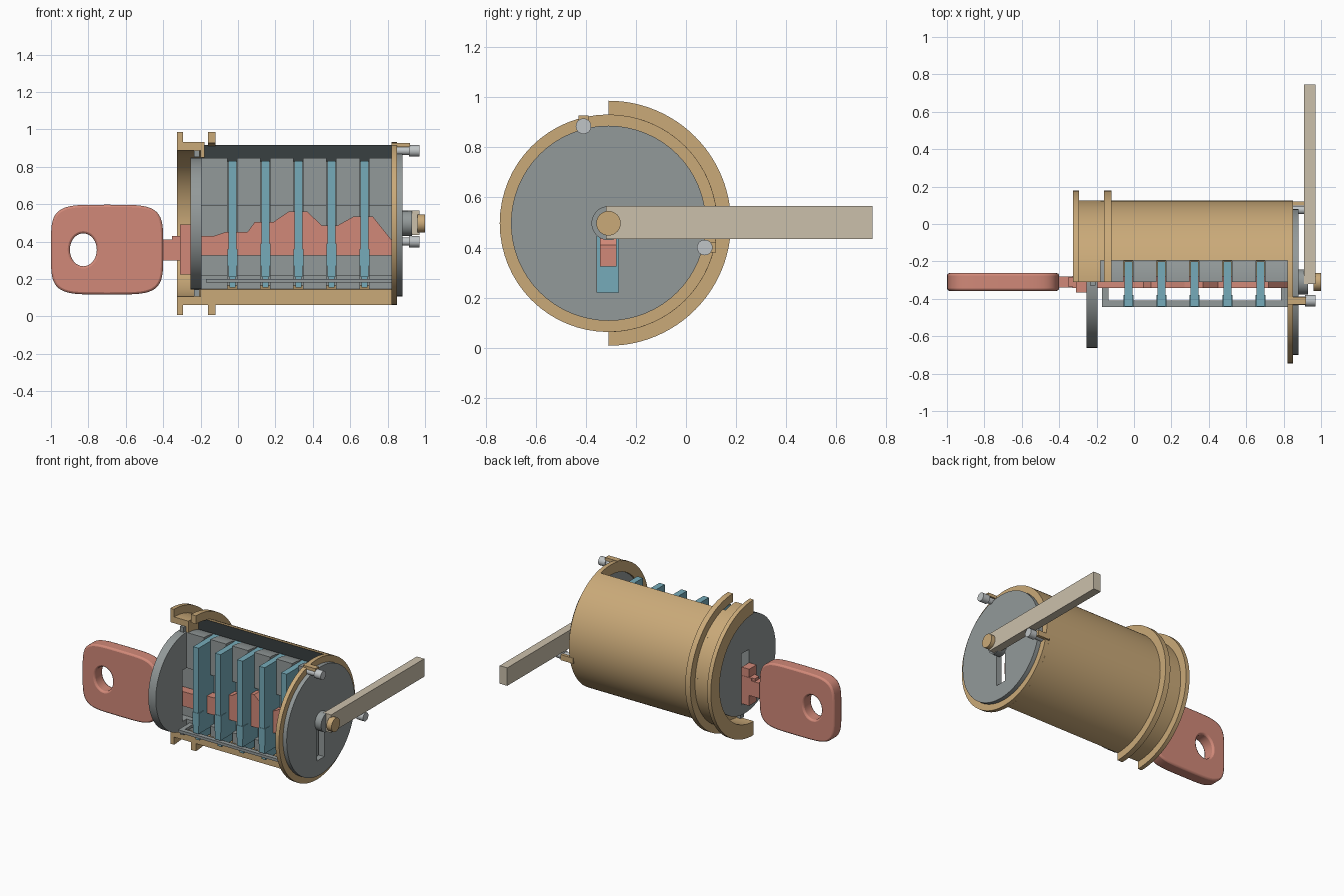
import bpy, bmesh
from math import sin, cos, pi, acos, copysign

if "Cube" in bpy.data.objects:
    bpy.data.objects.remove(bpy.data.objects["Cube"], do_unlink=True)

CY, CZ = -0.31, 0.497          # lock axis, parallel to x
PARTS = []


def material(name, rgb):
    m = bpy.data.materials.new(name)
    m.use_nodes = True
    m.diffuse_color = (*rgb, 1)
    bsdf = next(n for n in m.node_tree.nodes if n.type == "BSDF_PRINCIPLED")
    bsdf.inputs["Base Color"].default_value = (*rgb, 1)
    bsdf.inputs["Roughness"].default_value = 0.6
    return m


BRASS = material("brass", (0.59, 0.40, 0.19))
STEEL = material("grey steel", (0.29, 0.32, 0.32))
DARK = material("dark slate", (0.04, 0.05, 0.053))
RED = material("key red", (0.64, 0.25, 0.19))
BLUE = material("wafer blue", (0.18, 0.41, 0.49))
CREAM = material("lever cream", (0.60, 0.53, 0.41))
SILVER = material("pin silver", (0.53, 0.56, 0.57))


def finish(name, bm, *mats):
    bmesh.ops.recalc_face_normals(bm, faces=bm.faces)
    me = bpy.data.meshes.new(name)
    bm.to_mesh(me)
    bm.free()
    for m in mats:
        me.materials.append(m)
    ob = bpy.data.objects.new(name, me)
    bpy.context.collection.objects.link(ob)
    PARTS.append(ob)
    return ob


def prism(name, points, lo, hi, mat, axis="y"):
    """Extrude an outline: (x, z) along y, or (y, z) along x."""
    bm = bmesh.new()
    place = (lambda p, d: (p[0], d, p[1])) if axis == "y" else (lambda p, d: (d, *p))
    a = [bm.verts.new(place(p, lo)) for p in points]
    b = [bm.verts.new(place(p, hi)) for p in points]
    bm.faces.new(a)
    bm.faces.new(b[::-1])
    for i in range(len(a)):
        j = (i + 1) % len(a)
        bm.faces.new((a[i], a[j], b[j], b[i]))
    return finish(name, bm, mat)


def box(name, x, y, z, mat):
    return prism(name, [(x[0], z[0]), (x[1], z[0]), (x[1], z[1]), (x[0], z[1])], *y, mat)


def circle(r, y=CY, z=CZ, n=64, start=0, sweep=2 * pi):
    count = n if sweep == 2 * pi else n + 1
    return [(y + r * cos(start + sweep * i / n), z + r * sin(start + sweep * i / n))
            for i in range(count)]


def rod(name, x0, x1, r, mat, y=CY, z=CZ, n=64):
    return prism(name, circle(r, y, z, n), x0, x1, mat, "x")


def arc_shell(name, x0, x1, r_in, r_out, mats, cut=0.0, n=48):
    """Half tube behind the axis; the top end is cut upright at CY + cut."""
    bm = bmesh.new()
    rows = []
    for i in range(n + 1):
        row = []
        for r, x in ((r_in, x0), (r_out, x0), (r_out, x1), (r_in, x1)):
            a = -pi / 2 + (acos(cut / r) + pi / 2) * i / n
            row.append(bm.verts.new((x, CY + r * cos(a), CZ + r * sin(a))))
        rows.append(row)
    for p, q in zip(rows, rows[1:]):
        for k in range(4):
            m = (k + 1) % 4
            bm.faces.new((p[k], p[m], q[m], q[k]))
    bm.faces.new(rows[0])
    bm.faces.new(rows[-1][::-1]).material_index = len(mats) - 1
    return finish(name, bm, *mats)


def cut_out(ob, cutters):
    for c in cutters:
        c.hide_render = True
        mod = ob.modifiers.new("cut", "BOOLEAN")
        mod.operation, mod.object, mod.solver = "DIFFERENCE", c, "EXACT"
        bpy.context.view_layer.objects.active = ob
        bpy.ops.object.modifier_apply(modifier=mod.name)
        PARTS.remove(c)
        bpy.data.objects.remove(c, do_unlink=True)


def keyway(x0, x1, top=0.59):
    return box("keyway_cutter", (x0, x1), (-0.355, -0.27), (0.22, top), STEEL)


# Housing: cutaway barrel, open mouth and two flanges
arc_shell("barrel", -0.18, 0.82, 0.352, 0.435, (BRASS, DARK), cut=0.115)
arc_shell("barrel_shoulder", -0.20, -0.18, 0.352, 0.435, (BRASS,))
arc_shell("barrel_mouth", -0.325, -0.20, 0.39, 0.435, (BRASS,))
for name, x0, x1 in (("front_flange", -0.325, -0.295), ("rear_flange", -0.16, -0.12)):
    arc_shell(name, x0, x1, 0.43, 0.49, (BRASS,))

# End ring and rear disc
ring = rod("end_ring", 0.82, 0.85, 0.435, BRASS)
cut_out(ring, [rod("ring_cutter", 0.8, 0.87, 0.36, BRASS)])
rear = rod("rear_disc", 0.835, 0.88, 0.39, STEEL)
cut_out(rear, [keyway(0.8, 0.9, 0.5)])

# Plug: round face plus half body slotted for the wafers
face = rod("plug_face", -0.255, -0.195, 0.352, STEEL)
cut_out(face, [keyway(-0.3, -0.15)])
body = prism("plug_body", circle(0.35, n=48, start=-pi / 2, sweep=pi), -0.196, 0.82, STEEL, "x")
wafer_x = [-0.03 + 0.1765 * i for i in range(5)]
slots = [box("slot_cutter", (x - 0.025, x + 0.025), (-0.5, -0.198), (0, 1), STEEL)
         for x in wafer_x]
cut_out(body, [keyway(-0.3, 0.9)] + slots)
for name, z in (("lower_stop", 0.125), ("upper_stop", 0.87)):
    box(name, (-0.235, -0.205), (-0.33, -0.29), (z - 0.018, z + 0.018), STEEL)

# Wafers with a slim foot and a wider key seat
for i, x in enumerate(wafer_x):
    box(f"wafer_{i + 1}", (x - 0.022, x + 0.022), (-0.44, -0.2), (0.21, 0.832), BLUE)
    box(f"wafer_foot_{i + 1}", (x - 0.016, x + 0.016), (-0.42, -0.2), (0.155, 0.21), BLUE)
    seat = 0.36 + 0.03 * (i % 2)
    box(f"wafer_seat_{i + 1}", (x - 0.026, x + 0.026), (-0.443, -0.38), (0.27, seat), BLUE)

# Guide rail below the wafers
box("guide_rail", (-0.17, 0.82), (-0.443, -0.41), (0.18, 0.2), STEEL)
for name, x in (("front_rail_arm", -0.17), ("rear_rail_arm", 0.787)):
    box(name, (x, x + 0.033), (-0.443, -0.30), (0.18, 0.2), STEEL)

# Key: bitted blade, collar, neck and rounded bow
bitting = [(-0.33, 0.325), (0.82, 0.325), (0.82, 0.41), (0.72, 0.535), (0.62, 0.535),
           (0.53, 0.485), (0.45, 0.485), (0.37, 0.56), (0.27, 0.56), (0.19, 0.505),
           (0.09, 0.505), (0.05, 0.45), (-0.07, 0.45), (-0.13, 0.43), (-0.33, 0.43)]
prism("key_blade", bitting, -0.343, -0.278, RED)
box("key_collar", (-0.31, -0.25), (-0.365, -0.28), (0.225, 0.49), RED)
box("key_neck", (-0.42, -0.31), (-0.34, -0.28), (0.30, 0.41), RED)
box("key_neck_step", (-0.352, -0.3), (-0.335, -0.285), (0.39, 0.43), RED)


def soft(v):
    return copysign(abs(v) ** 0.43, v)


angles = [2 * pi * i / 64 for i in range(64)]
bow = prism("key_bow", [(-0.70 + 0.30 * soft(cos(a)), 0.357 + 0.24 * soft(sin(a)))
                        for a in angles], -0.357, -0.263, RED)
hole = prism("hole_cutter", [(-0.827 + 0.072 * cos(a), 0.356 + 0.088 * sin(a))
                             for a in angles[::2]], -0.5, -0.1, RED)
cut_out(bow, [hole])
bevel = bow.modifiers.new("soft_edge", "BEVEL")
bevel.width, bevel.segments, bevel.angle_limit = 0.012, 2, 0.7

# Lever on its hub, held by a brass screw
rod("lever_hub", 0.87, 0.93, 0.068, STEEL, n=48)
box("lever", (0.91, 0.97), (-0.32, 0.745), (0.435, 0.565), CREAM)
rod("lever_screw", 0.96, 1.0, 0.049, BRASS, n=32)

# Stop pins and their brass tabs
for name, y, z in (("upper", -0.41, 0.885), ("side", 0.075, 0.40)):
    rod(name + "_pin", 0.915, 0.97, 0.031, SILVER, y, z, 24)
    rod(name + "_pin_stem", 0.84, 0.92, 0.022, SILVER, y, z, 24)
box("upper_tab", (0.82, 0.92), (-0.43, -0.39), (0.905, 0.928), BRASS)
box("side_tab", (0.82, 0.92), (0.098, 0.12), (0.38, 0.42), BRASS)

# Smooth the round surfaces, keep the machined edges crisp
bpy.ops.object.select_all(action="DESELECT")
for ob in PARTS:
    ob.select_set(True)
bpy.context.view_layer.objects.active = PARTS[0]
bpy.ops.object.shade_smooth_by_angle(angle=0.52)
